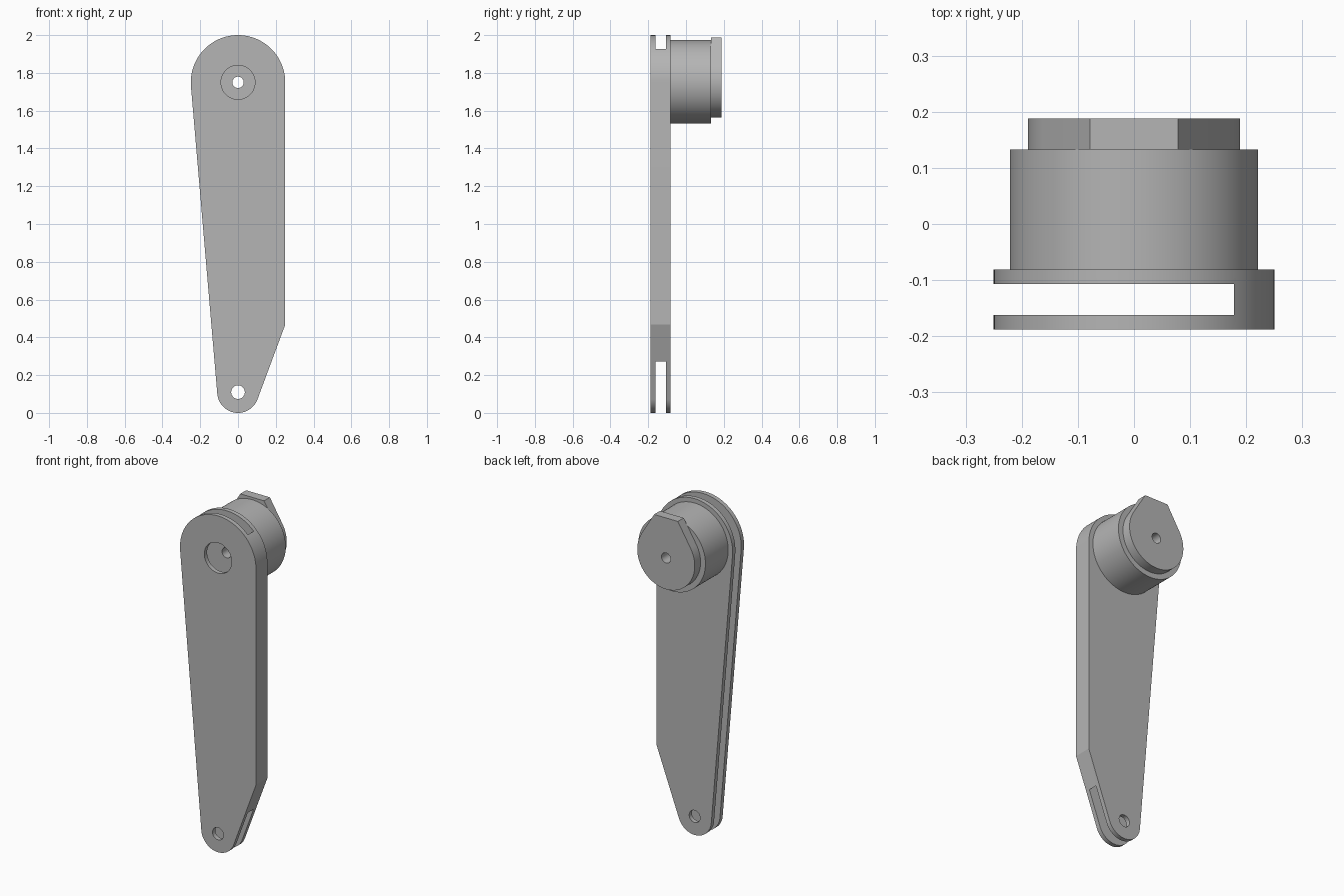
import bpy, bmesh
from math import sin, cos, pi, acos, atan2, hypot

if "Cube" in bpy.data.objects:
    bpy.data.objects.remove(bpy.data.objects["Cube"], do_unlink=True)

GREY = (0.46, 0.46, 0.46, 1.0)
metal = bpy.data.materials.new("plain grey")
metal.use_nodes = True
metal.diffuse_color = GREY
metal.node_tree.nodes["Principled BSDF"].inputs["Base Color"].default_value = GREY

TOP_Z, TOP_R = 1.75, 0.25      # large round end of the arm
LOW_Z, LOW_R = 0.11, 0.11      # small round end of the arm


def arc(z, r, start, end, n=48):
    """Points (x, z) on an arc about x = 0."""
    return [(r * cos(start + (end - start) * i / n),
             z + r * sin(start + (end - start) * i / n)) for i in range(n + 1)]


def circle(z, r, n=48):
    return arc(z, r, 0, 2 * pi, n)[:-1]


def prism(name, loops, y0, y1):
    """Extrude an outline, with optional hole loops, along y."""
    bm = bmesh.new()
    for loop in loops:
        verts = [bm.verts.new((x, y0, z)) for x, z in loop]
        for a, b in zip(verts, verts[1:] + verts[:1]):
            bm.edges.new((a, b))
    bmesh.ops.triangle_fill(bm, use_beauty=True, edges=bm.edges[:])
    out = bmesh.ops.extrude_face_region(bm, geom=bm.faces[:], use_keep_orig=True)
    moved = [g for g in out["geom"] if isinstance(g, bmesh.types.BMVert)]
    bmesh.ops.translate(bm, verts=moved, vec=(0, y1 - y0, 0))
    bmesh.ops.recalc_face_normals(bm, faces=bm.faces[:])
    mesh = bpy.data.meshes.new(name)
    bm.to_mesh(mesh)
    bm.free()
    mesh.materials.append(metal)
    obj = bpy.data.objects.new(name, mesh)
    bpy.context.collection.objects.link(obj)
    return obj


def activate(obj):
    bpy.ops.object.select_all(action='DESELECT')
    obj.select_set(True)
    bpy.context.view_layer.objects.active = obj


def cut(obj, cutter):
    cutter.hide_render = True
    mod = obj.modifiers.new("cut", 'BOOLEAN')
    mod.operation, mod.solver, mod.object = 'DIFFERENCE', 'EXACT', cutter
    activate(obj)
    bpy.ops.object.modifier_apply(modifier=mod.name)
    bpy.data.objects.remove(cutter, do_unlink=True)


def tangent_angle(x, z, cz, r):
    """Clockwise tangent point on a circle, as an angle, from an outside point."""
    return atan2(z - cz, x) - acos(r / hypot(x, z - cz))


# Arm: round ends, tapered left edge, straight right edge with a lower corner
lean = pi + acos((TOP_R - LOW_R) / (TOP_Z - LOW_Z)) - pi / 2
left = 2 * pi - lean
corner = (TOP_R, 0.467)
low_end = tangent_angle(*corner, LOW_Z, LOW_R)
outline = (arc(TOP_Z, TOP_R, 0, left)
           + arc(LOW_Z, LOW_R, left, 2 * pi + low_end) + [corner])
arm = prism("slotted_arm", [outline, circle(LOW_Z, 0.036), circle(TOP_Z, 0.03)],
            -0.188, -0.081)

# Slot open to the left, top and bottom, and the wide hole in the front plate
slot = [(-0.5, -0.5), (0.178, -0.5), (0.178, 2.5), (-0.5, 2.5)]
cut(arm, prism("slot_cutter", [slot], -0.162, -0.107))
cut(arm, prism("hole_cutter", [circle(TOP_Z, 0.09)], -0.3, -0.13))

# Round hub behind the arm
hub = prism("hub", [circle(TOP_Z + 0.003, 0.221, 96), circle(TOP_Z, 0.03)],
            -0.081, 0.133)

# Cam plate: disc whose sides run on straight to a flat top
CAM_Z, CAM_R = TOP_Z + 0.003, 0.189
tip_x, tip_z = 0.078, 1.988
side = tangent_angle(tip_x, tip_z, CAM_Z, CAM_R)
cam_outline = (arc(CAM_Z, CAM_R, pi - side, 2 * pi + side, 72)
               + [(tip_x, tip_z), (-tip_x, tip_z)])
cam = prism("cam_plate", [cam_outline, circle(TOP_Z, 0.03)], 0.133, 0.188)

for part in (arm, hub, cam):
    activate(part)
    bpy.ops.object.shade_smooth_by_angle(angle=pi / 9)
